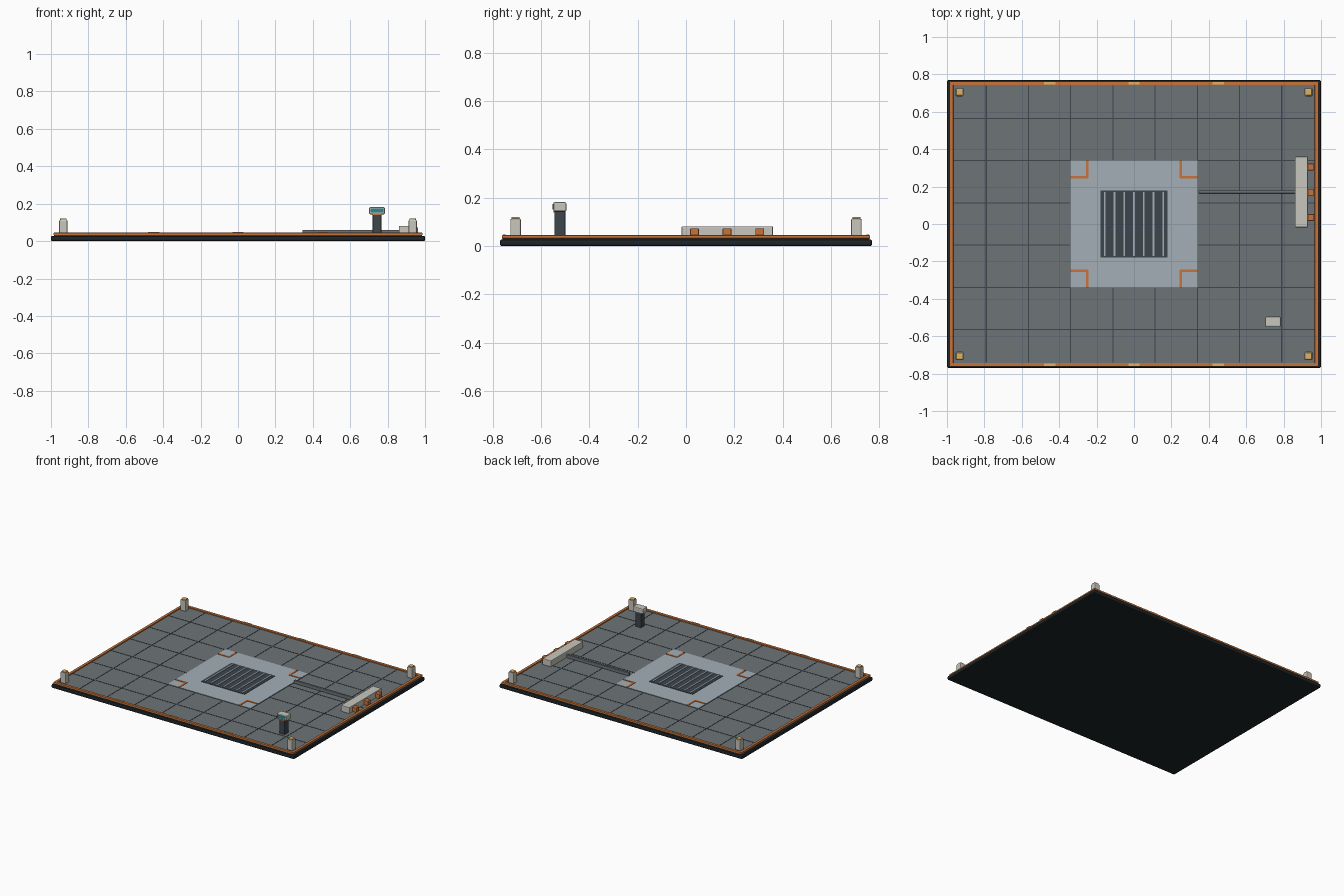
import bpy, bmesh

def mat(name, rgb):
    m = bpy.data.materials.new(name)
    m.diffuse_color = (*rgb, 1)
    return m

BLACK = mat("near_black", (0.013, 0.018, 0.021))
DARK = mat("dark_steel", (0.045, 0.06, 0.073))
FLOOR = mat("floor_grey", (0.155, 0.175, 0.185))
PALE = mat("pale_steel", (0.36, 0.43, 0.47))
CREAM = mat("cream_grey", (0.58, 0.57, 0.51))
ORANGE = mat("orange", (0.58, 0.17, 0.04))
AMBER = mat("amber", (0.75, 0.45, 0.13))
TEAL = mat("teal", (0.03, 0.24, 0.27))

def box(name, x, y, z, m, bevel=0.0, segs=2):
    """Box from (min, max) ranges on each axis."""
    bm = bmesh.new()
    bmesh.ops.create_cube(bm, size=1)
    for v in bm.verts:
        v.co = [r[0] + (c + 0.5) * (r[1] - r[0]) for c, r in zip(v.co, (x, y, z))]
    me = bpy.data.meshes.new(name)
    bm.to_mesh(me)
    bm.free()
    me.materials.append(m)
    ob = bpy.data.objects.new(name, me)
    bpy.context.collection.objects.link(ob)
    if bevel:
        b = ob.modifiers.new("bevel", 'BEVEL')
        b.width, b.segments = bevel, segs
    return ob

def around(c, w):
    return (c - w / 2, c + w / 2)

# base slab and floor deck
box("base_slab", (-1, 1), (-0.77, 0.77), (0, 0.028), BLACK, 0.008)
box("deck_plinth", (-0.985, 0.985), (-0.76, 0.76), (0.024, 0.034), DARK, 0.003)
box("floor_panel", (-0.967, 0.967), (-0.742, 0.742), (0.03, 0.037), FLOOR)

# floor joint lines
for i in range(-4, 4):
    c = (i + 0.5) * 0.2257
    box("floor_joint_long", around(c, 0.006), (-0.74, 0.74), (0.034, 0.0385), DARK)
    if abs(c) < 0.7:
        box("floor_joint_cross", (-0.965, 0.965), around(c, 0.006), (0.034, 0.0385), DARK)

# orange edge trim with amber markers
for s in (-1, 1):
    box("edge_trim_side", around(s * 0.976, 0.02), (-0.762, 0.762), (0.032, 0.045), ORANGE, 0.002)
    box("edge_trim_end", (-0.986, 0.986), around(s * 0.752, 0.02), (0.032, 0.045), ORANGE, 0.002)
    for x in (-0.45, 0, 0.45):
        box("edge_marker", around(x, 0.06), around(s * 0.752, 0.012), (0.04, 0.049), AMBER)

# central pad with corner marks
box("centre_pad", (-0.34, 0.34), (-0.34, 0.34), (0.034, 0.041), PALE)
for sx in (-1, 1):
    for sy in (-1, 1):
        box("corner_mark_x", around(sx * 0.293, 0.094), around(sy * 0.25, 0.014), (0.038, 0.044), ORANGE)
        box("corner_mark_y", around(sx * 0.25, 0.014), around(sy * 0.293, 0.094), (0.038, 0.0435), ORANGE)

# grate and its slats
box("grate_plate", (-0.18, 0.18), (-0.18, 0.18), (0.037, 0.0435), DARK)
for i in range(-3, 4):
    box("grate_slat", around(i * 0.052, 0.009), (-0.17, 0.17), (0.04, 0.0465), PALE)

# corner posts with amber caps
for sx in (-1, 1):
    for sy in (-1, 1):
        box("corner_post", around(sx * 0.934, 0.044), around(sy * 0.705, 0.044), (0.034, 0.114), CREAM, 0.006)
        box("post_cap", around(sx * 0.934, 0.034), around(sy * 0.705, 0.034), (0.11, 0.121), AMBER, 0.003)

# supply manifold, outlets and conduit
box("manifold", (0.86, 0.93), (-0.018, 0.36), (0.034, 0.082), CREAM, 0.004)
for y in (0.035, 0.17, 0.305):
    box("manifold_outlet", (0.925, 0.963), around(y, 0.036), (0.039, 0.073), ORANGE, 0.003)
box("conduit", (0.345, 0.865), around(0.172, 0.016), (0.036, 0.06), FLOOR, 0.003)

# control stand
box("stand_column", around(0.743, 0.046), around(-0.522, 0.046), (0.034, 0.146), DARK, 0.003)
box("stand_head", around(0.743, 0.084), around(-0.522, 0.054), (0.143, 0.182), CREAM, 0.006)
box("stand_screen", around(0.743, 0.068), (-0.552, -0.545), (0.152, 0.175), TEAL)
box("stand_stripe", around(0.743, 0.046), (-0.549, -0.54), (0.139, 0.146), ORANGE)
